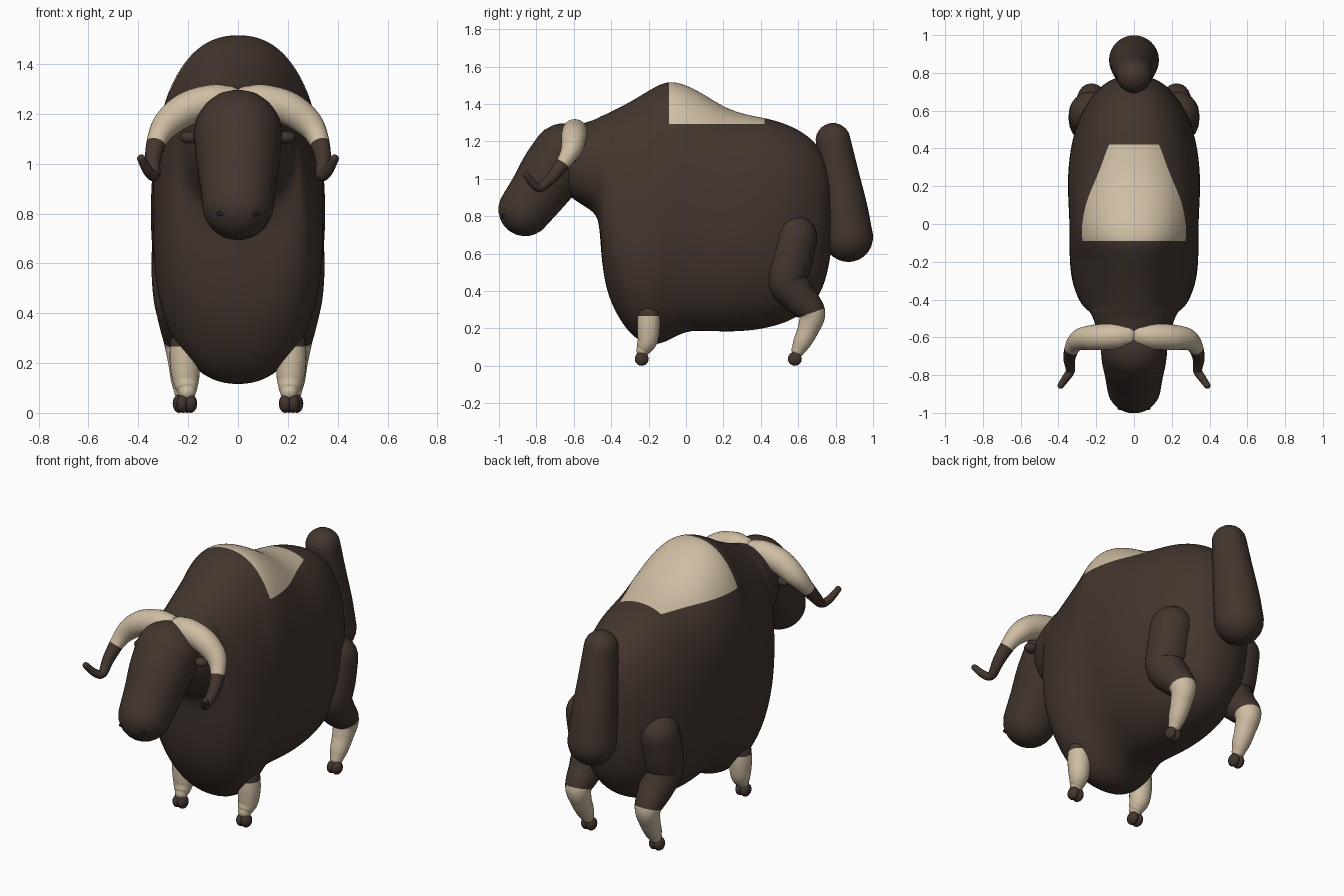
import bpy, bmesh, math
from mathutils import Vector

if "Cube" in bpy.data.objects:
    bpy.data.objects.remove(bpy.data.objects["Cube"])

def material(name, col):
    m = bpy.data.materials.new(name)
    m.diffuse_color = (*col, 1)
    m.use_nodes = True
    m.node_tree.nodes["Principled BSDF"].inputs["Base Color"].default_value = m.diffuse_color
    return m

BROWN = material("dark brown fur", (0.056, 0.036, 0.027))
CREAM = material("cream fur", (0.62, 0.51, 0.365))
NOSE = material("nostril black", (0.018, 0.012, 0.01))

def finish(name, bm, mats):
    bmesh.ops.recalc_face_normals(bm, faces=bm.faces)
    for f in bm.faces:
        f.smooth = True
    me = bpy.data.meshes.new(name)
    bm.to_mesh(me)
    bm.free()
    for m in mats:
        me.materials.append(m)
    ob = bpy.data.objects.new(name, me)
    bpy.context.collection.objects.link(ob)
    return ob

def skin(bm, rings, mat_of=None):
    """Bridge successive rings of points and cap both ends."""
    vs = [[bm.verts.new(p) for p in r] for r in rings]
    n = len(vs[0])
    for k, (a, b) in enumerate(zip(vs, vs[1:])):
        for i in range(n):
            j = (i + 1) % n
            f = bm.faces.new((a[i], a[j], b[j], b[i]))
            f.material_index = mat_of(k) if mat_of else 0
    for k, r in ((0, vs[0]), (len(vs) - 2, vs[-1])):
        bm.faces.new(r).material_index = mat_of(k) if mat_of else 0

def spline(pts, steps):
    """Catmull-Rom through tuples of any length."""
    P = [Vector(p) for p in pts]
    P = [2 * P[0] - P[1]] + P + [2 * P[-1] - P[-2]]
    out = []
    for a, b, c, d in zip(P, P[1:], P[2:], P[3:]):
        for s in range(steps):
            t = s / steps
            out.append(0.5 * (2 * b + (c - a) * t + (2 * a - 5 * b + 4 * c - d) * t * t
                              + (3 * b - a - 3 * c + d) * t ** 3))
    return out + [P[-2]]

def tube(name, pts, mats=(BROWN,), rule=None, side=1, steps=8, n=24):
    """Round-ended tapered tube through (x, y, z, radius) points."""
    S = spline([(p[0] * side, *p[1:]) for p in pts], steps)
    C, R = [s.to_3d() for s in S], [s[3] for s in S]
    T = [(C[min(i + 1, len(C) - 1)] - C[max(i - 1, 0)]).normalized() for i in range(len(C))]
    samples = list(zip(C, R, T))
    angs = [math.radians(a) for a in (85, 72, 58, 44, 30, 15)]
    head = [(C[0] - T[0] * R[0] * math.sin(a), R[0] * math.cos(a), T[0]) for a in angs]
    tail = [(C[-1] + T[-1] * R[-1] * math.sin(a), R[-1] * math.cos(a), T[-1]) for a in reversed(angs)]
    samples = head + samples + tail
    u, prev, rings = samples[0][2].orthogonal().normalized(), samples[0][2], []
    for c, r, t in samples:
        u = prev.rotation_difference(t) @ u
        u = (u - t * u.dot(t)).normalized()
        w, prev = t.cross(u), t
        rings.append([c + r * (math.cos(2 * math.pi * i / n) * u + math.sin(2 * math.pi * i / n) * w)
                      for i in range(n)])
    bm = bmesh.new()
    skin(bm, rings, (lambda k: rule(samples[k][0])) if rule else None)
    return finish(name, bm, mats)

def ball(name, loc, scale, mat=BROWN):
    bm = bmesh.new()
    bmesh.ops.create_uvsphere(bm, u_segments=20, v_segments=12, radius=1)
    bmesh.ops.scale(bm, vec=scale, verts=bm.verts)
    bmesh.ops.translate(bm, vec=loc, verts=bm.verts)
    return finish(name, bm, [mat])

# Body: egg-shaped sections (y, bottom z, top z, half width, z of widest point)
sections = [
    (-.67, .95, 1.24, .14, 1.09), (-.60, .885, 1.285, .185, 1.08), (-.50, .83, 1.31, .215, 1.06),
    (-.462, .78, 1.33, .235, 1.02), (-.455, .59, 1.335, .25, .92), (-.43, .42, 1.345, .275, .82),
    (-.39, .31, 1.365, .298, .74), (-.32, .19, 1.40, .325, .68), (-.24, .122, 1.447, .338, .67),
    (-.16, .108, 1.497, .342, .72), (-.09, .135, 1.525, .342, .86), (0, .187, 1.505, .342, .88),
    (.10, .185, 1.45, .347, .85), (.20, .182, 1.385, .352, .80), (.30, .183, 1.347, .348, .78),
    (.40, .195, 1.33, .336, .76), (.50, .218, 1.307, .313, .75), (.60, .26, 1.265, .275, .75),
    (.68, .33, 1.208, .22, .77), (.73, .405, 1.143, .175, .78), (.765, .53, 1.05, .12, .80),
    (.785, .68, .95, .06, .82)]
N, rings = 48, []
for y, zb, zt, w, zw in sections:
    ring = []
    for i in range(N):
        a = 2 * math.pi * i / N
        c, s = math.cos(a), math.sin(a)
        e = .87 if s > 0 and y > -.15 else .91
        cx = math.copysign(abs(c) ** e, c)
        sz = math.copysign(abs(s) ** e, s)
        ring.append((w * cx, y, zw + sz * ((zt - zw) if s > 0 else (zw - zb))))
    rings.append(ring)
bm = bmesh.new()
skin(bm, rings)
body = finish("body", bm, [BROWN, CREAM])
body.modifiers.new("smooth", 'SUBSURF').levels = 2
bpy.context.view_layer.objects.active = body
bpy.ops.object.modifier_apply(modifier="smooth")

# Cream saddle patch: cut clean edges, then colour by position
bm = bmesh.new()
bm.from_mesh(body.data)
for co, no in (((0, -.09, 0), (0, 1, 0)), ((0, .42, 0), (0, 1, 0)), ((0, 0, 1.292), (0, 0, 1))):
    bmesh.ops.bisect_plane(bm, geom=bm.verts[:] + bm.edges[:] + bm.faces[:],
                           plane_co=co, plane_no=no, dist=1e-5)
for f in bm.faces:
    c = f.calc_center_median()
    f.material_index = int(-.09 < c.y < .42 and c.z > 1.292)
bm.to_mesh(body.data)
bm.free()

# Head and tail
tube("head", [(0, -.65, 1.12, .177), (0, -.72, 1.03, .17), (0, -.79, .93, .155),
              (0, -.86, .836, .143)], n=40)
tube("tail", [(0, .786, 1.205, .093), (0, .815, 1.03, .107), (0, .845, .85, .123),
              (0, .868, .687, .132)], n=40)

for side, tag in ((-1, "left"), (1, "right")):
    # Horn: cream base, brown hooked tip
    tube(tag + "_horn",
         [(.04, -.59, 1.253, .06), (.10, -.595, 1.25, .068), (.20, -.60, 1.222, .068),
          (.28, -.61, 1.165, .058), (.322, -.645, 1.10, .042), (.342, -.71, 1.015, .032),
          (.337, -.775, .955, .024), (.36, -.815, .97, .021), (.388, -.855, 1.02, .017)],
         (CREAM, BROWN), lambda c: int(c.z < 1.09), side)
    # Ear and nostril
    ball(tag + "_ear", (side * .195, -.62, 1.105), (.038, .032, .025))
    ball(tag + "_nostril", (side * .07, -.976, .80), (.017, .01, .011), NOSE)
    # Legs
    tube(tag + "_front_leg",
         [(.213, -.20, .275, .06), (.213, -.2, .21, .061), (.21, -.205, .14, .055),
          (.206, -.222, .10, .044), (.205, -.23, .085, .036)],
         (BROWN, CREAM), lambda c: int(c.z < .275), side)
    tube(tag + "_hind_leg",
         [(.228, .585, .685, .117), (.23, .56, .57, .117), (.228, .54, .46, .111),
          (.226, .60, .37, .094), (.225, .672, .285, .073), (.222, .655, .20, .058),
          (.22, .62, .125, .048), (.22, .60, .085, .036)],
         (BROWN, CREAM), lambda c: int(c.z < .295), side)
    # Two-toed hooves
    for part, x, y in (("front", .206, -.237), ("hind", .22, .582)):
        for toe in (-1, 1):
            ball(f"{tag}_{part}_hoof_{'inner' if toe < 0 else 'outer'}",
                 (side * (x + toe * .016), y, .037), (.026, .037, .037))
